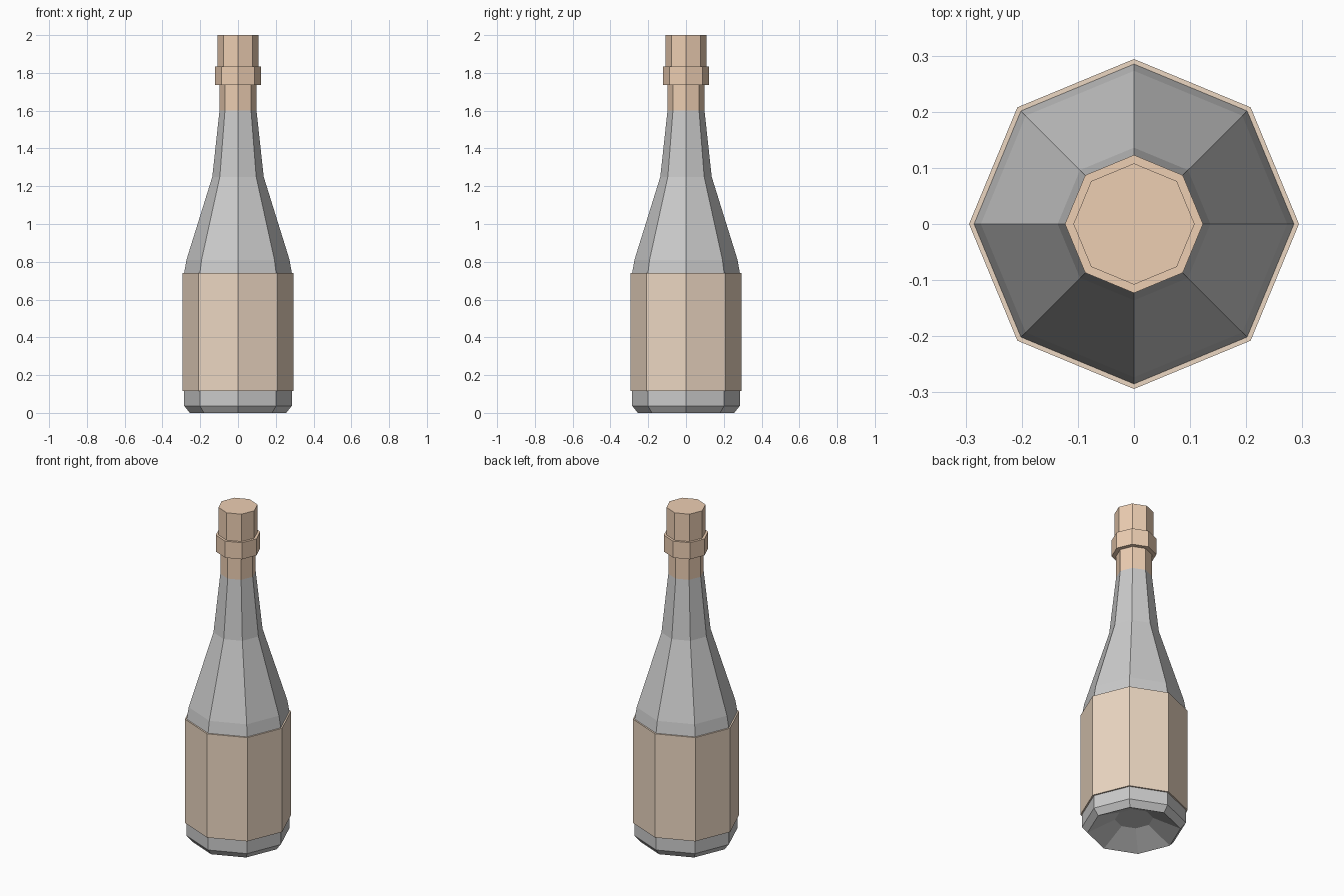
import bpy, bmesh
from math import cos, sin, pi

if "Cube" in bpy.data.objects:
    bpy.data.objects.remove(bpy.data.objects["Cube"])

SIDES = 8


def material(name, colour):
    mat = bpy.data.materials.new(name)
    mat.diffuse_color = colour
    mat.use_nodes = True
    mat.node_tree.nodes["Principled BSDF"].inputs["Base Color"].default_value = mat.diffuse_color
    return mat


def lathe(name, profile, mat=None, closed=False):
    """Spin (radius, z) points into an eight-sided part; open profiles get end caps."""
    bm = bmesh.new()
    rings = [[bm.verts.new((r * cos(2 * pi * i / SIDES), r * sin(2 * pi * i / SIDES), z))
              for i in range(SIDES)] for r, z in profile]
    pairs = list(zip(rings, rings[1:]))
    if closed:
        pairs.append((rings[-1], rings[0]))
    else:
        bm.faces.new(rings[0][::-1])
        bm.faces.new(rings[-1])
    for a, b in pairs:
        for i in range(SIDES):
            j = (i + 1) % SIDES
            bm.faces.new((a[i], a[j], b[j], b[i]))
    bmesh.ops.recalc_face_normals(bm, faces=bm.faces)
    mesh = bpy.data.meshes.new(name)
    bm.to_mesh(mesh)
    bm.free()
    if mat:
        mesh.materials.append(mat)
    obj = bpy.data.objects.new(name, mesh)
    bpy.context.collection.objects.link(obj)
    return obj


foil_mat = material("foil_tan", (0.85, 0.62, 0.45, 1))
label_mat = material("label_tan", (0.84, 0.68, 0.54, 1))

# Glass body with a hollow punt underneath
lathe("glass_body", [(0.105, 0.075), (0.255, 0.0), (0.285, 0.037), (0.285, 0.74),
                     (0.273, 0.81), (0.136, 1.25), (0.098, 1.60)])

# Label sleeve wrapped round the body
lathe("label", [(0.284, 0.115), (0.294, 0.115), (0.294, 0.74), (0.284, 0.74)],
      label_mat, closed=True)

# Foil neck, raised collar and stopper top
lathe("foil_top", [(0.098, 1.60), (0.098, 1.735), (0.123, 1.735), (0.123, 1.835),
                   (0.108, 1.835), (0.108, 2.0)], foil_mat)
